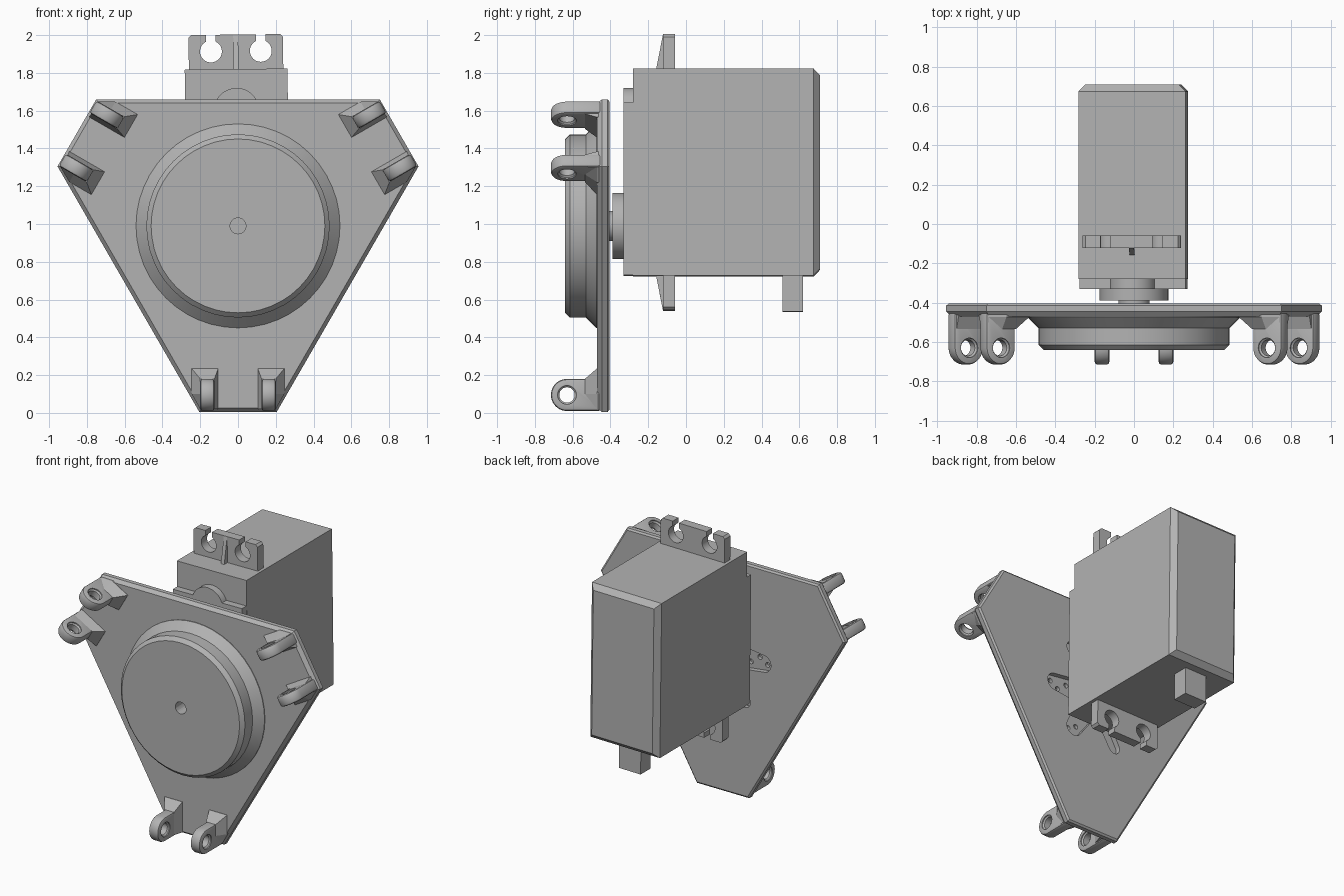
import bpy, bmesh
from math import sin, cos, pi, radians, asin, tan
from mathutils import Matrix, Vector

if "Cube" in bpy.data.objects:
    bpy.data.objects.remove(bpy.data.objects["Cube"])

AXIS_Z = 0.99                      # height of the output shaft
LIFT = Matrix.Translation((0, 0, AXIS_Z))
TILT = LIFT @ Matrix.Rotation(radians(-0.7), 4, 'Y')   # servo sits slightly turned

grey = bpy.data.materials.new("light_grey")
grey.use_nodes = True
COLOUR = (0.45, 0.45, 0.45, 1)
grey.diffuse_color = COLOUR
grey.node_tree.nodes["Principled BSDF"].inputs["Base Color"].default_value = COLOUR


def loft(name, rings, matrix=LIFT, smooth=False):
    """Closed solid through a list of matching 3D rings."""
    bm = bmesh.new()
    loops = [[bm.verts.new(p) for p in ring] for ring in rings]
    for a, b in zip(loops, loops[1:]):
        for i in range(len(a)):
            j = (i + 1) % len(a)
            bm.faces.new((a[i], a[j], b[j], b[i]))
    bm.faces.new(loops[0])
    bm.faces.new(loops[-1])
    bm.transform(matrix)
    bmesh.ops.recalc_face_normals(bm, faces=bm.faces)
    mesh = bpy.data.meshes.new(name)
    bm.to_mesh(mesh)
    bm.free()
    mesh.materials.append(grey)
    ob = bpy.data.objects.new(name, mesh)
    bpy.context.scene.collection.objects.link(ob)
    if smooth:
        smooth_edges(ob)
    return ob


def smooth_edges(ob):
    bpy.ops.object.select_all(action='DESELECT')
    ob.select_set(True)
    bpy.context.view_layer.objects.active = ob
    bpy.ops.object.shade_smooth_by_angle(angle=radians(25))


def at_y(pts, y):
    return [(x, y, z) for x, z in pts]


def at_x(pts, x):
    return [(x, y, z) for y, z in pts]


def arc(cx, cy, r, a0, a1, n):
    return [(cx + r * cos(a0 + (a1 - a0) * i / n), cy + r * sin(a0 + (a1 - a0) * i / n))
            for i in range(n + 1)]


def circle(r, cx=0, cy=0, n=48):
    return arc(cx, cy, r, 0, 2 * pi, n)[:-1]


def rect(w, z0, z1):
    return [(-w, z0), (w, z0), (w, z1), (-w, z1)]


def turned(name, profile, matrix=LIFT):
    """Solid of (y, radius) steps around the shaft axis."""
    return loft(name, [at_y(circle(r), y) for y, r in profile], matrix, True)


def apply_modifier(ob, kind, **settings):
    mod = ob.modifiers.new(kind.title(), kind)
    for key, value in settings.items():
        setattr(mod, key, value)
    dg = bpy.context.evaluated_depsgraph_get()
    mesh = bpy.data.meshes.new_from_object(ob.evaluated_get(dg))
    ob.modifiers.clear()
    ob.data = mesh


def cut(ob, cutter):
    apply_modifier(ob, 'BOOLEAN', operation='DIFFERENCE', object=cutter, solver='EXACT')
    bpy.data.objects.remove(cutter)


# Three-cornered plate with chamfered rim
def plate_outline(inset):
    d, inner = 0.985 - inset, 0.67 - inset
    half = (2 * inner - d) * tan(pi / 6)
    pts = []
    for k in range(3):
        a = -pi / 2 + k * 2 * pi / 3
        for s in (-half, half):
            pts.append((d * cos(a) - s * sin(a), d * sin(a) + s * cos(a)))
    return pts


plate = loft("mounting_plate", [at_y(plate_outline(i), y) for i, y in
             ((0.012, -0.405), (0, -0.415), (0, -0.445), (0.02, -0.47))])

# Star-shaped horn recess in the back, two arms plain and four drilled
cut(plate, loft("recess_cutter", [at_y(circle(0.12), y) for y in (-0.445, -0.3)]))
for k in range(6):
    a = k * pi / 3
    drilled = k not in (1, 4)
    root, tip, reach = (0.1, 0.06, 0.32) if drilled else (0.05, 0.045, 0.35)
    arm = [(0, -root)] + arc(reach, 0, tip, -pi / 2, pi / 2, 12) + [(0, root)]
    turn = LIFT @ Matrix.Rotation(-a, 4, 'Y')
    cut(plate, loft("arm_cutter", [at_y(arm, y) for y in (-0.44, -0.3)], turn))
    if drilled:
        for x, z in ((0.2, 0.03), (0.27, -0.02), (0.33, 0.02)):
            cut(plate, loft("drill_cutter", [at_y(circle(0.017, x, z, 12), y)
                                             for y in (-0.463, -0.3)], turn))

# Round boss on the front with a centre hole
boss = turned("front_boss", ((-0.465, 0.54), (-0.475, 0.54), (-0.53, 0.485),
                             (-0.615, 0.485), (-0.64, 0.46)))
cut(boss, loft("centre_hole_cutter", [at_y(circle(0.042, n=24), y) for y in (-0.7, -0.5)]))
smooth_edges(boss)

# Pairs of pierced lugs with flared feet at the three corners
R = 0.085
LUG_Z = 0.095 - AXIS_Z
lug_side = ([(-0.45, LUG_Z + R)] + arc(-0.63, LUG_Z, R, pi / 2, 3 * pi / 2, 20)
            + [(-0.45, LUG_Z - R)])
foot_base = [(0.105, 0.02), (0.2, 0.02), (0.245, 0.1), (0.245, 0.235), (0.105, 0.235)]
foot_top = [(0.125, 0.02), (0.198, 0.02), (0.2, 0.1), (0.2, 0.18), (0.125, 0.18)]
for k, corner in enumerate(("bottom", "upper_left", "upper_right")):
    turn = LIFT @ Matrix.Rotation(-k * 2 * pi / 3, 4, 'Y')
    for s, side in ((1, "a"), (-1, "b")):
        m = turn @ Matrix.Diagonal((s, 1, 1, 1))
        lug = loft(f"{corner}_lug_{side}", [at_x(lug_side, x) for x in (0.125, 0.2)], m)
        apply_modifier(lug, 'BEVEL', width=0.014, segments=2, limit_method='ANGLE',
                       angle_limit=radians(40))
        hole = [at_x(circle(r, -0.63, LUG_Z, 24), x) for x, r in
                ((0.11, 0.05), (0.132, 0.05), (0.14, 0.041), (0.185, 0.041),
                 (0.193, 0.05), (0.22, 0.05))]
        cut(lug, loft("lug_hole_cutter", hole, m))
        smooth_edges(lug)
        loft(f"{corner}_foot_{side}", [[(x, y, z - AXIS_Z) for x, z in ring] for ring, y in
             ((foot_base, -0.46), (foot_base, -0.472), (foot_top, -0.535))], m)

# Servo output shaft and collar
turned("shaft", ((-0.445, 0.08), (-0.38, 0.08)), TILT)
turned("shaft_collar", ((-0.39, 0.175), (-0.32, 0.175)), TILT)

# Servo body with chamfered back cover
BOTTOM, TOP, W, C = -0.265, 0.83, 0.272, 0.035
loft("servo_body", [at_y(rect(W, BOTTOM, TOP), -0.28), at_y(rect(W, BOTTOM, TOP), 0.71 - C),
                    at_y(rect(W - C, BOTTOM + C, TOP - C), 0.71)], TILT)
loft("servo_face_plate", [at_y(rect(W - 0.002, BOTTOM + 0.002, 0.65), y)
                          for y in (-0.33, -0.27)], TILT)
loft("face_plate_bump", [at_y(circle(0.12, 0, 0.61), y) for y in (-0.33, -0.27)], TILT, True)

# Mounting ears with open keyholes and a stiffening rib, above and below
r, gap, ear_h = 0.058, 0.025, 0.183
opening = asin(gap / r)
ear = [(-0.25, -0.01), (-0.25, ear_h - 0.015), (-0.235, ear_h)]
for cx in (-0.132, 0.132):
    ear.append((cx - gap, ear_h))
    ear += arc(cx, 0.095, r, pi / 2 + opening, 5 * pi / 2 - opening, 28)
    ear.append((cx + gap, ear_h))
ear += [(0.235, ear_h), (0.25, ear_h - 0.015), (0.25, -0.01)]
rib = [(-0.16, -0.01), (-0.11, -0.01), (-0.11, ear_h), (-0.122, ear_h)]
for name, z, s in (("top", TOP, 1), ("bottom", BOTTOM, -1)):
    m = TILT @ Matrix.Translation((0, 0, z)) @ Matrix.Diagonal((1, 1, s, 1))
    loft(f"{name}_ear", [at_y(ear, y) for y in (-0.122, -0.058)], m, True)
    loft(f"{name}_ear_rib", [at_x(rib, x) for x in (-0.013, 0.013)], m)

# Cable outlet under the body
loft("cable_outlet", [at_y(rect(0.085, -0.455, BOTTOM + 0.01), y) for y in (0.51, 0.62)], TILT)
